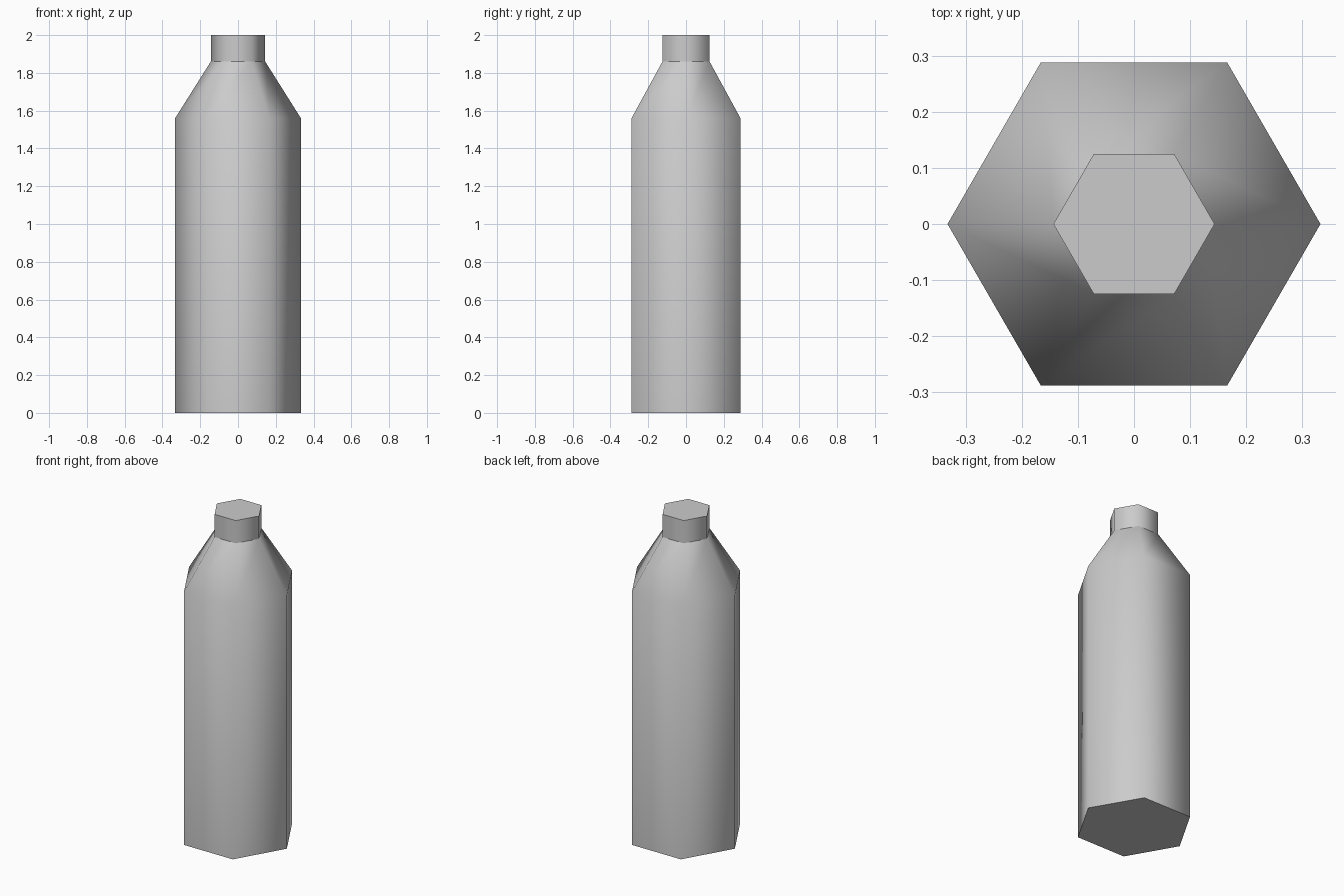
import bpy, bmesh, math

cube = bpy.data.objects.get("Cube")
if cube:
    bpy.data.objects.remove(cube, do_unlink=True)

SIDES = 6
R_BODY, R_NECK = 0.333, 0.144
Z_SHOULDER, Z_NECK, Z_TOP = 1.56, 1.86, 2.0

grey = bpy.data.materials.new("light grey")
grey.use_nodes = True
colour = (0.6, 0.6, 0.6, 1)
grey.diffuse_color = colour
grey.node_tree.nodes["Principled BSDF"].inputs["Base Color"].default_value = colour


def hex_lathe(name, profile):
    """Stack hexagonal rings of (radius, height) and close both ends."""
    bm = bmesh.new()
    rings = []
    for r, z in profile:
        angles = [math.tau * i / SIDES for i in range(SIDES)]
        rings.append([bm.verts.new((r * math.cos(a), r * math.sin(a), z)) for a in angles])
    for low, high in zip(rings, rings[1:]):
        for i in range(SIDES):
            j = (i + 1) % SIDES
            bm.faces.new((low[i], low[j], high[j], high[i]))
    bm.faces.new(rings[0][::-1])
    bm.faces.new(rings[-1])
    mesh = bpy.data.meshes.new(name)
    bm.to_mesh(mesh)
    bm.free()
    mesh.materials.append(grey)
    obj = bpy.data.objects.new(name, mesh)
    bpy.context.collection.objects.link(obj)
    # Rounded shading around the sides, flat end faces
    bpy.ops.object.select_all(action="DESELECT")
    obj.select_set(True)
    bpy.context.view_layer.objects.active = obj
    bpy.ops.object.shade_smooth_by_angle(angle=math.radians(61))
    return obj


# Body with sloping shoulder
hex_lathe("bottle_body", [(R_BODY, 0), (R_BODY, Z_SHOULDER), (R_NECK, Z_NECK)])
# Short straight cap on the neck
hex_lathe("bottle_cap", [(R_NECK, Z_NECK), (R_NECK, Z_TOP)])
